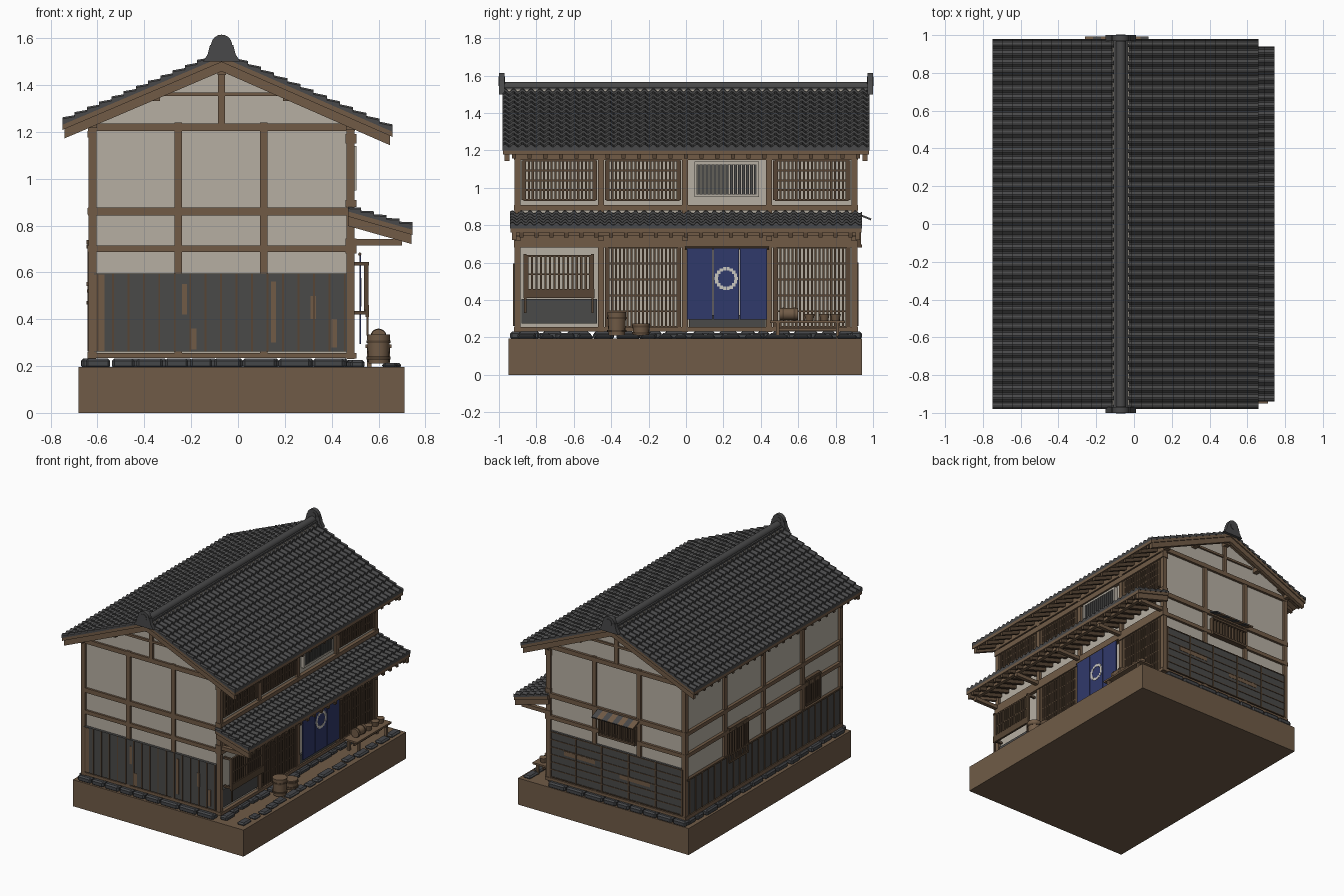
import bpy, bmesh, math, random
from mathutils import Matrix, Vector

random.seed(4)
if "Cube" in bpy.data.objects:
    bpy.data.objects.remove(bpy.data.objects["Cube"])


def material(name, *rgb):
    mat = bpy.data.materials.new(name)
    mat.use_nodes = True
    mat.diffuse_color = (*rgb, 1)
    mat.node_tree.nodes["Principled BSDF"].inputs["Base Color"].default_value = (*rgb, 1)
    return mat


WOOD = material("brown wood", .165, .105, .062)
DARK_WOOD = material("dark wood", .095, .06, .035)
PLASTER = material("pale plaster", .47, .43, .365)
CHARRED = material("charred boards", .068, .068, .066)
TILE = material("grey roof tile", .066, .066, .067)
STONE = material("dark stone", .06, .063, .068)
EARTH = material("packed earth", .16, .105, .063)
INDIGO = material("indigo cloth", .03, .041, .145)
WHITE = material("white print", .6, .58, .53)


class Part:
    """Collects solids of one colour into one object."""

    def __init__(self, name, mat, smooth=False):
        self.name, self.mat, self.smooth = name, mat, smooth
        self.bm = bmesh.new()

    def box(self, x0, x1, y0, y1, z0, z1):
        size = Matrix.Diagonal((x1 - x0, y1 - y0, z1 - z0, 1))
        mid = Vector((x0 + x1, y0 + y1, z0 + z1)) / 2
        bmesh.ops.create_cube(self.bm, size=1, matrix=Matrix.Translation(mid) @ size)

    def prism(self, profile, y0, y1):
        ends = [[self.bm.verts.new((x, y, z)) for x, z in profile] for y in (y0, y1)]
        for end in ends:
            self.bm.faces.new(end)
        for i in range(len(profile)):
            self.bm.faces.new((ends[0][i - 1], ends[0][i], ends[1][i], ends[1][i - 1]))

    def slope(self, a, b, drop, depth, y0, y1):
        self.prism([(a[0], a[1] - drop), (b[0], b[1] - drop),
                    (b[0], b[1] - drop - depth), (a[0], a[1] - drop - depth)], y0, y1)

    def drum(self, centre, r1, r2, length, axis="Z", sides=18):
        turn = Matrix.Rotation(math.pi / 2, 4, "X") if axis == "Y" else Matrix()
        if axis == "X":
            turn = Matrix.Rotation(math.pi / 2, 4, "Y")
        bmesh.ops.create_cone(self.bm, cap_ends=True, segments=sides, radius1=r1, radius2=r2,
                              depth=length, matrix=Matrix.Translation(centre) @ turn)

    def done(self, bevel=0):
        bmesh.ops.recalc_face_normals(self.bm, faces=self.bm.faces)
        mesh = bpy.data.meshes.new(self.name)
        self.bm.to_mesh(mesh)
        self.bm.free()
        mesh.materials.append(self.mat)
        if self.smooth:
            mesh.shade_smooth()
            mesh.set_sharp_from_angle(angle=math.radians(40))
        obj = bpy.data.objects.new(self.name, mesh)
        bpy.context.collection.objects.link(obj)
        if bevel:
            mod = obj.modifiers.new("Bevel", "BEVEL")
            mod.width = bevel
        return obj


def tile_sheet(name, a, b, half, rows, waves):
    """Stepped rows of wavy tiles running from ridge point a down to eave point b."""
    part = Part(name, TILE, True)
    steps = waves * 6
    lines = []
    for row in range(rows):
        lines += [(row / rows, .004), ((row + 1) / rows, .017)]
    lines.append((1, None))
    grid = []
    for t, lift in lines:
        x, z = a[0] + (b[0] - a[0]) * t, a[1] + (b[1] - a[1]) * t
        strip = []
        for i in range(-1, steps + 2):
            k = min(max(i, 0), steps)
            wave = .008 * (1 + math.sin(math.tau * k / 6))
            edge = lift is None or i != k
            strip.append(part.bm.verts.new((x, half * (2 * k / steps - 1), z + (0 if edge else lift + wave))))
        grid.append(strip)
    for upper, lower in zip(grid, grid[1:]):
        for i in range(steps + 2):
            part.bm.faces.new((upper[i], upper[i + 1], lower[i + 1], lower[i]))
    part.done()


# Ground block and plaster body
ground = Part("ground_block", EARTH)
ground.box(-.68, .71, -.95, .94, 0, .195)
ground.done()
body = Part("plaster_walls", PLASTER)
body.prism([(-.62, .24), (.48, .24), (.48, 1.255), (-.07, 1.49), (-.62, 1.265)], -.9, .9)
body.done()

# Foundation stones and the row of stepping stones
stones = Part("foundation_stones", STONE)
for side in (-1, 1):
    x = -.65
    while x < .45:
        w = random.uniform(.09, .15)
        stones.box(x, min(x + w, .51), side * .91 - .03, side * .91 + .03, .19, .232)
        x += w + .008
for x, top in ((-.63, .232), (.5, .225), (.655, .214)):
    y = -.9
    while y < .85:
        w = random.uniform(.06, .13)
        shift = random.uniform(-.012, .012)
        stones.box(x - .03 + shift, x + .03 + shift, y, y + w, .19, top)
        y += w + random.uniform(.01, .03)
stones.done(.01)

# Timber frame
frame = Part("timber_frame", WOOD)
post_y = [-.9, -.455, -.005, .445, .9]
for side in (-1, 1):
    near, far = sorted((side * .885, side * .915))
    for x in (-.62, -.255, .11, .48):
        frame.box(x - .016, x + .016, near, far, .235, 1.24)
    for z, half in ((.245, .01), (.7, .014), (.86, .017), (1.22, .016)):
        frame.box(-.64, .5, near, far + side * .003, z - half, z + half)
    frame.box(-.085, -.055, near, far, 1.23, 1.49)
    frame.box(-.32, .18, near, far - .002, 1.352, 1.368)
for y in post_y:
    for x in (-.622, .482):
        frame.box(x - .016, x + .016, y - .016, y + .016, .23, 1.24)
    frame.box(.48, .7, y - .014, y + .014, .715, .742)
for z in (.245, .7, .86, 1.19):
    frame.box(-.642, -.61, -.91, .91, z - .014, z + .014)
for z0, z1 in ((.232, .255), (.68, .745), (.88, .908), (1.15, 1.19)):
    frame.box(.46, .506, -.92, .92, z0, z1)
frame.box(.665, .69, -.93, .93, .745, .768)
frame.done()

# Roofs: tiles, deck, rafters and bargeboards
RIDGE, RIGHT, LEFT = (-.07, 1.52), (.66, 1.2), (-.75, 1.23)
PORCH_TOP, PORCH_EAVE = (.47, .86), (.745, .782)
deck = Part("roof_boards", WOOD)
rafters = Part("rafters", DARK_WOOD)
barge = Part("bargeboards", WOOD)
for name, a, b, half, rows, waves, start in (
        ("right_roof_tiles", RIDGE, RIGHT, .98, 13, 42, .7),
        ("left_roof_tiles", RIDGE, LEFT, .98, 13, 42, .7),
        ("porch_roof_tiles", PORCH_TOP, PORCH_EAVE, .94, 5, 40, 0)):
    tile_sheet(name, a, b, half, rows, waves)
    inner = [p + (q - p) * start for p, q in zip(a, b)]
    outer = [p + (q - p) * .985 for p, q in zip(a, b)]
    deck.slope(a, b, 0, .022, -half + .002, half - .002)
    for i in range(23):
        y = (half - .06) * (i / 11 - 1)
        rafters.slope(inner, outer, .02, .028, y - .011, y + .011)
    for side in (-1, 1):
        y0, y1 = sorted((side * (half - .035), side * (half - .01)))
        barge.slope(a, outer, .02, .042, y0, y1)
for x, z in ((-.62, 1.235), (-.35, 1.35), (-.07, 1.46), (.21, 1.35), (.48, 1.225)):
    barge.box(x - .018, x + .018, -.95, .95, z - .018, z + .018)
for part in (deck, rafters, barge):
    part.done()

# Ridge with its end ornaments
bed = Part("ridge_plaster", PLASTER)
bed.box(-.113, -.027, -.96, .96, 1.49, 1.526)
bed.done()
ridge = Part("ridge_cap", TILE, True)
ridge.box(-.108, -.032, -.975, .975, 1.52, 1.54)
ridge.drum((-.07, 0, 1.54), .027, .027, 1.96, "Y")
for side in (-1, 1):
    y = side * .985
    ridge.prism([(-.15, 1.5), (.01, 1.5), (-.01, 1.53), (-.02, 1.57), (-.12, 1.57), (-.13, 1.53)], y - .015, y + .015)
    ridge.drum((-.07, y, 1.57), .045, .045, .03, "Y")
    ridge.drum((-.07, y, 1.57), .026, .026, .037, "Y")
ridge.done()

# Charred cladding, battens and weathered patches
clad = Part("charred_cladding", CHARRED)
battens = Part("cladding_battens", DARK_WOOD)
worn = Part("weathered_patches", WOOD)
clad.box(-.615, .465, -.919, -.89, .262, .595)
clad.box(-.615, .465, .89, .916, .262, .6)
clad.box(-.638, -.61, -.89, .89, .262, .52)
for i in range(17):
    x = -.6 + i * .066
    battens.box(x - .004, x + .004, -.924, -.9, .262, .595)
worn.box(-.615, -.57, -.922, -.9, .265, .59)
for x, z0, z1 in ((-.24, .42, .55), (-.2, .27, .36), (.14, .3, .56), (.31, .4, .5), (.4, .28, .4)):
    worn.box(x, x + .022, -.922, -.9, z0, z1)
for i in range(7):
    z = .262 + i * .055
    battens.box(-.615, .465, .9, .92, z, z + .006)
for x in (-.615, -.4, -.18, .04, .25, .455):
    battens.box(x, x + .01, .9, .921, .262, .6)
for x, z in ((-.35, .4), (.1, .45)):
    worn.box(x, x + .25, .9, .918, z, z + .03)
for i in range(25):
    y = -.88 + i * .073
    battens.box(-.643, -.61, y - .005, y + .005, .262, .52)
battens.box(-.644, -.61, -.9, .9, .515, .527)
for part in (clad, battens, worn):
    part.done()


# Shop-front lattices
def lattice(part, y0, y1, z0, z1, x, bars, rails):
    for i in range(bars):
        y = y0 + (y1 - y0) * (i + .5) / bars
        part.box(x - .01, x + .006, y - .0055, y + .0055, z0, z1)
    for i in range(rails + 1):
        z = z0 + (z1 - z0) * i / rails
        part.box(x - .012, x + .002, y0, y1, z - .005, z + .005)
    for y in (y0, y1):
        part.box(x - .012, x + .008, y - .009, y + .009, z0, z1)


screens = Part("lattice_screens", DARK_WOOD)
for bay in (0, 1, 3):
    y0, y1 = post_y[bay] + .03, post_y[bay + 1] - .03
    lattice(screens, y0, y1, .935, 1.145, .49, 19, 4)
    if bay:
        lattice(screens, y0, y1, .255, .68, .49, 19, 5)
lattice(screens, -.86, -.5, .44, .635, .55, 15, 2)
screens.box(.545, .56, -.87, -.49, .41, .46)
for y in (-.86, -.5):
    screens.box(.49, .56, y - .008, y + .008, .63, .645)
    screens.box(.49, .56, y - .008, y + .008, .42, .435)
    screens.box(.548, .558, y - .006, y + .006, .33, .45)
screens.done()
panel = Part("shop_panels", CHARRED)
panel.box(.47, .493, -.88, -.475, .275, .405)
panel.box(.47, .495, .015, .425, .235, .32)
for i in range(15):
    y = .07 + i * .0215
    panel.box(.48, .503, y - .008, y + .008, .965, 1.125)
panel.done()
surround = Part("upper_window_frame", PLASTER)
for y0, y1, z0, z1 in ((.045, .39, .95, .965), (.045, .39, 1.125, 1.14), (.045, .06, .95, 1.14), (.378, .39, .95, 1.14)):
    surround.box(.48, .505, y0, y1, z0, z1)
surround.done()

# Door curtain with a plain ring print
curtain = Part("door_curtain", INDIGO)
for y0, y1 in ((.005, .143), (.148, .283), (.288, .432)):
    curtain.box(.518, .526, y0, y1, .295, .675)
curtain.done()
rod = Part("curtain_rod", DARK_WOOD)
rod.drum((.52, .22, .678), .007, .007, .45, "Y", 8)
rod.done()
ring = Part("curtain_ring_print", WHITE)
for i in range(18):
    angle = math.tau * i / 18
    y, z = .215 + .053 * math.cos(angle), .515 + .053 * math.sin(angle)
    ring.box(.52, .528, y - .009, y + .009, z - .009, z + .009)
ring.done()

# Back window with its awning, and two barred side windows
small = Part("small_windows", DARK_WOOD)
for z in (.69, .81):
    small.box(-.24, .06, .9, .94, z - .008, z + .008)
for i in range(12):
    x = -.235 + i * .0264
    small.box(x - .005, x + .005, .9, .935, .69, .81)
for y0, y1, z0, z1 in ((.19, .41, .47, .71), (-.65, -.48, .55, .73)):
    for z in (z0, z1):
        small.box(-.646, -.61, y0, y1, z - .008, z + .008)
    for i in range(9):
        y = y0 + (y1 - y0) * i / 8
        small.box(-.643, -.61, y - .006, y + .006, z0, z1)
small.done()
for name, mat, first in (("awning_boards", WOOD, 0), ("awning_slates", TILE, 1)):
    awning = Part(name, mat)
    for i in range(first, 8, 2):
        x = -.26 + i * .042
        awning.box(x, x + .042, 0, .1, -.005, .005)
    obj = awning.done()
    obj.location = (0, .897, .868)
    obj.rotation_euler.x = -.38

# Barrel, tub, bench and the wares on it
tubs = Part("barrel_and_tub", WOOD, True)
hoops = Part("tub_hoops", DARK_WOOD, True)
for y, r, z0, z1 in ((-.37, .05, .21, .335), (-.24, .047, .21, .275)):
    tubs.drum((.6, y, (z0 + z1) / 2), r * .88, r, z1 - z0)
    for t in (.2, .75):
        hoops.drum((.6, y, z0 + (z1 - z0) * t), r * 1.03, r * 1.05, .012)
tubs.drum((.6, .55, .325), .032, .032, .1, "Y")
for y in (.52, .58):
    hoops.drum((.6, y, .325), .035, .035, .01, "Y")
for y in (.66, .74, .8):
    tubs.drum((.6, y, .308), .02, .028, .035)
tubs.done()
hoops.done()
bench = Part("bench", WOOD)
bench.box(.545, .655, .45, .85, .278, .291)
for y in (.49, .81):
    for x in (.56, .64):
        bench.box(x - .009, x + .009, y - .009, y + .009, .195, .28)
bench.box(.594, .606, .49, .81, .235, .25)
bench.done()
